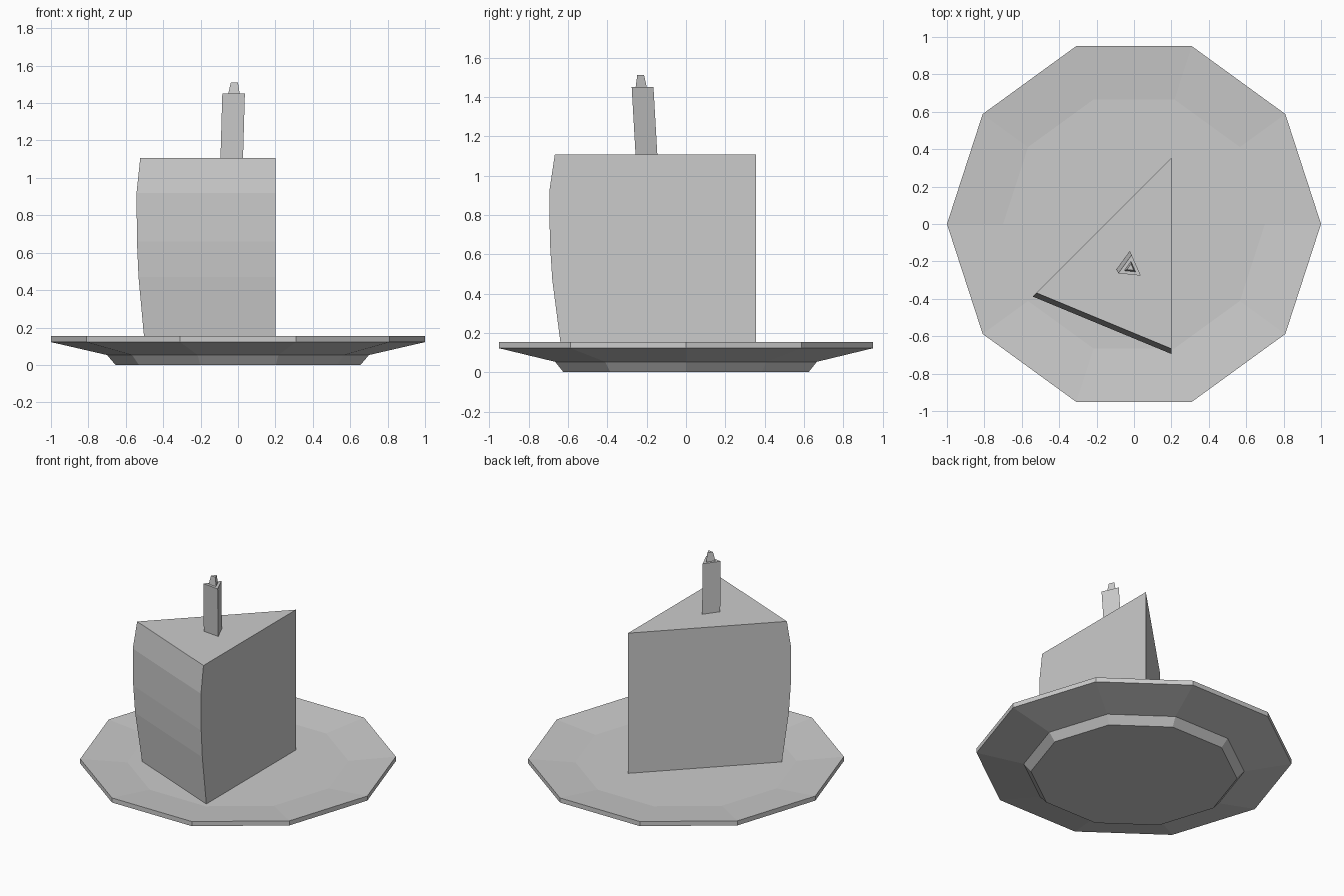
import bpy
import bmesh
from math import sin, cos, radians

if "Cube" in bpy.data.objects:
    bpy.data.objects.remove(bpy.data.objects["Cube"])


def loft(name, rings):
    """Skin a stack of equal-sized closed rings and cap both ends."""
    bm = bmesh.new()
    loops = [[bm.verts.new(p) for p in ring] for ring in rings]
    n = len(loops[0])
    for low, high in zip(loops, loops[1:]):
        for i in range(n):
            j = (i + 1) % n
            bm.faces.new((low[i], low[j], high[j], high[i]))
    bm.faces.new(loops[0][::-1])
    bm.faces.new(loops[-1])
    bmesh.ops.recalc_face_normals(bm, faces=bm.faces)
    mesh = bpy.data.meshes.new(name)
    bm.to_mesh(mesh)
    bm.free()
    obj = bpy.data.objects.new(name, mesh)
    bpy.context.collection.objects.link(obj)
    return obj


def ngon(sides, radius, z, center=(0, 0), start=0):
    angles = [radians(start + 360 * i / sides) for i in range(sides)]
    return [(center[0] + radius * cos(a), center[1] + radius * sin(a), z) for a in angles]


# Ten-sided plate: foot, flared underside, rim, shallow well
plate_profile = [(0.655, 0), (0.70, 0.053), (1.0, 0.122), (1.0, 0.154), (0.70, 0.127)]
loft("plate", [ngon(10, r, z) for r, z in plate_profile])

# Cake wedge: sides run 45 degrees apart from the tip, outer face bulges
tip_x, tip_y = 0.20, 0.355
cake_profile = [(0.99, 0.125), (1.035, 0.47), (1.047, 0.66), (1.05, 0.92), (1.022, 1.107)]


def wedge(length, z):
    d = length * cos(radians(45))
    return [(tip_x, tip_y, z), (tip_x - d, tip_y - d, z), (tip_x, tip_y - length, z)]


loft("cake_slice", [wedge(k, z) for k, z in cake_profile])

# Three-sided candle, leaning slightly forward
loft("candle", [ngon(3, 0.07, 1.10, (-0.03, -0.215), 84),
                ngon(3, 0.07, 1.45, (-0.02, -0.235), 84)])

# Tapered wick
loft("wick", [ngon(3, 0.036, 1.448, (-0.02, -0.235), 84),
              ngon(3, 0.022, 1.51, (-0.018, -0.235), 84)])
